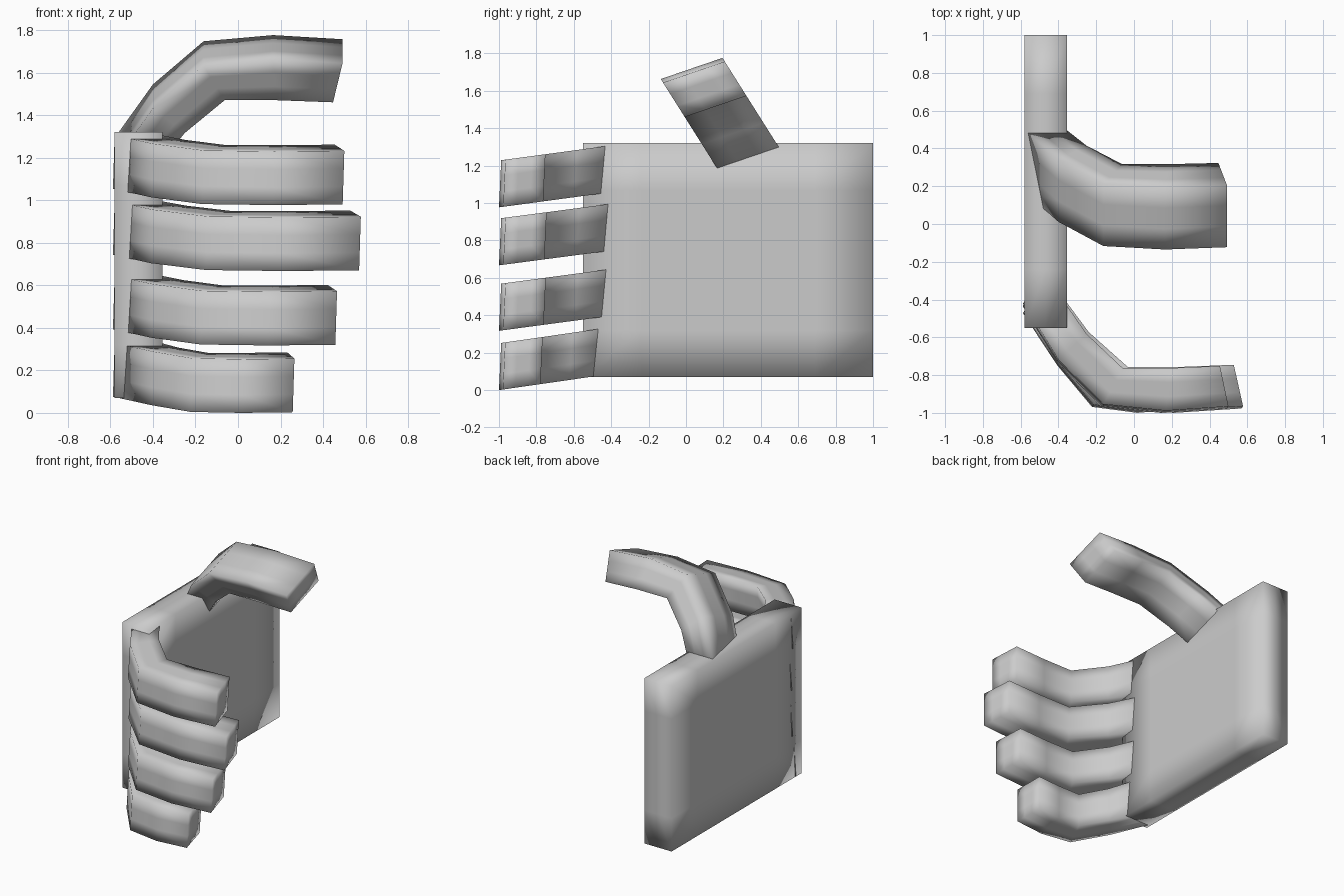
import bpy, bmesh
from mathutils import Vector

if "Cube" in bpy.data.objects:
    bpy.data.objects.remove(bpy.data.objects["Cube"])

# Gridded six-sided block; pos(u, v, w) maps lattice fractions to space
def block(name, us, vs, ws, pos):
    bm = bmesh.new()
    cache = {}

    def vert(u, v, w):
        if (u, v, w) not in cache:
            cache[u, v, w] = bm.verts.new(pos(u, v, w))
        return cache[u, v, w]

    axes = (us, vs, ws)
    for k in range(3):
        a, b = (k + 1) % 3, (k + 2) % 3
        for end in (axes[k][0], axes[k][-1]):
            for i in range(len(axes[a]) - 1):
                for j in range(len(axes[b]) - 1):
                    quad = []
                    for di, dj in ((0, 0), (1, 0), (1, 1), (0, 1)):
                        c = [0, 0, 0]
                        c[k], c[a], c[b] = end, axes[a][i + di], axes[b][j + dj]
                        quad.append(vert(*c))
                    bm.faces.new(quad)
    bmesh.ops.recalc_face_normals(bm, faces=bm.faces)
    mesh = bpy.data.meshes.new(name)
    bm.to_mesh(mesh)
    bm.free()
    mesh.shade_smooth()
    obj = bpy.data.objects.new(name, mesh)
    bpy.context.collection.objects.link(obj)
    return obj

def steps(n):
    return [i / n for i in range(n + 1)]

# Curl profile shared by all digits: (x, reach) along outer and inner side
OUTER = [(-.58, 0), (-.40, .52), (-.16, .94), (.17, 1), (.50, .96)]
INNER = [(-.36, 0), (-.25, .28), (-.06, .60), (.19, .60), (.455, .58)]

# base: first corner (y, z); reach: curl direction; width: across the digit
def digit(name, base, reach, width, length, lean=0.0):
    def pos(s, d, w):
        o, i = Vector(OUTER[s]), Vector(INNER[s])
        x, t = o.lerp(i, d)
        if x > -.36:
            x = -.36 + (x + .36) * length
        return (x + lean * w,
                base[0] + t * reach[0] + w * width[0],
                base[1] + t * reach[1] + w * width[1])
    return block(name, range(5), steps(3), steps(3), pos)

# Palm
block("palm", steps(2), steps(5), steps(5),
      lambda u, v, w: (-.58 + .225 * u, -.55 + 1.55 * v, .07 + 1.25 * w))

# Fingers
for name, y, z, length in (("index_finger", -.425, 1.305, 1.0),
                           ("middle_finger", -.41, .995, 1.09),
                           ("ring_finger", -.42, .645, .96),
                           ("little_finger", -.46, .328, .727)):
    digit(name, (y, z), (-.988 - y, -.076), (-.012, -.252), length, -.008)

# Thumb
digit("thumb", (.17, 1.18), (-.305, .483), (.33, .113), .99)
